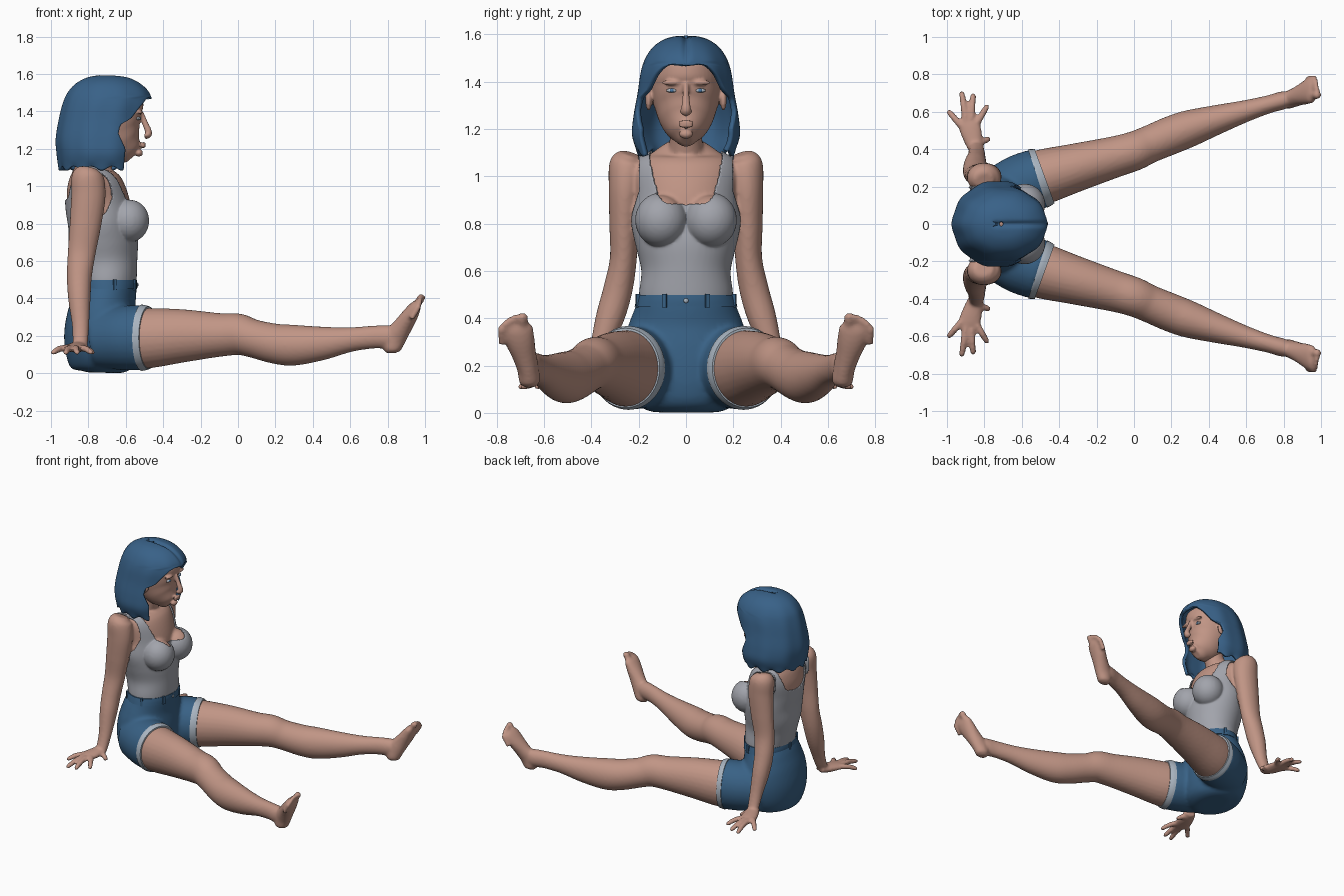
import bpy, bmesh, math
from mathutils import Vector, Matrix

if "Cube" in bpy.data.objects:
    bpy.data.objects.remove(bpy.data.objects["Cube"])


def material(name, rgb):
    m = bpy.data.materials.new(name)
    m.diffuse_color = (*rgb, 1)
    m.use_nodes = True
    m.node_tree.nodes["Principled BSDF"].inputs["Base Color"].default_value = m.diffuse_color
    return m


SKIN = material("skin", (0.53, 0.30, 0.235))
BLUE = material("hair blue", (0.04, 0.12, 0.245))
DENIM = material("denim blue", (0.04, 0.12, 0.235))
GREY = material("top grey", (0.36, 0.37, 0.41))
FRAY = material("frayed hem", (0.40, 0.46, 0.53))
EYE = material("eye pale", (0.45, 0.50, 0.55))
IRIS = material("iris blue", (0.07, 0.2, 0.4))


def spline(rows, sub=6):
    # Catmull-Rom through rows of numbers
    P = [rows[0]] + list(rows) + [rows[-1]]
    out = []
    for i in range(1, len(P) - 2):
        for k in range(sub):
            t = k / sub
            out.append([0.5 * (2 * b + (c - a) * t + (2 * a - 5 * b + 4 * c - d) * t * t
                               + (3 * b - a - 3 * c + d) * t ** 3)
                        for a, b, c, d in zip(*P[i - 1:i + 3])])
    return out + [list(rows[-1])]


def tube(bm, pts, ref, side=1, n=28, sub=6):
    # closed tube: points (x, y, z, side radius, radius along ref)
    rows = spline(pts, sub)
    c = [Vector((r[0], r[1] * side, r[2])) for r in rows]
    rings = []
    for i, r in enumerate(rows):
        t = (c[min(i + 1, len(c) - 1)] - c[max(i - 1, 0)]).normalized()
        v = Vector(ref)
        v = (v - t * v.dot(t)).normalized()
        u = t.cross(v)
        rings.append([bm.verts.new(c[i] + u * max(r[3], .003) * math.cos(a) + v * max(r[4], .003) * math.sin(a))
                      for a in (2 * math.pi * k / n for k in range(n))])
    for A, B in zip(rings, rings[1:]):
        for k in range(n):
            bm.faces.new((A[k], A[(k + 1) % n], B[(k + 1) % n], B[k]))
    bm.faces.new(rings[0])
    bm.faces.new(rings[-1])


def stack(bm, rows):
    # upright tube from rows (z, centre x, radius x, radius y)
    tube(bm, [(x, 0, z, ry, rx) for z, x, rx, ry in rows], (1, 0, 0), n=48)


def ball(bm, c, r):
    bmesh.ops.create_uvsphere(bm, u_segments=24, v_segments=14, radius=1,
                              matrix=Matrix.Translation(c) @ Matrix.Diagonal((*r, 1)))


def make(name, bm, mat, voxel=0, fat=0, keep=None, smooth=2, thick=0):
    # finish a part: optional merge, smoothing, swelling, trimming, thickness
    bmesh.ops.recalc_face_normals(bm, faces=bm.faces)
    me = bpy.data.meshes.new(name)
    bm.to_mesh(me)
    bm.free()
    ob = bpy.data.objects.new(name, me)
    bpy.context.collection.objects.link(ob)
    if voxel:
        mod = ob.modifiers.new("merge", 'REMESH')
        mod.mode, mod.voxel_size = 'VOXEL', voxel
        dg = bpy.context.evaluated_depsgraph_get()
        me = bpy.data.meshes.new_from_object(ob.evaluated_get(dg))
        ob.modifiers.clear()
        ob.data = me
        b = bmesh.new()
        b.from_mesh(me)
        for _ in range(smooth):
            bmesh.ops.smooth_vert(b, verts=b.verts, factor=.5, use_axis_x=True, use_axis_y=True, use_axis_z=True)
        b.normal_update()
        if fat:
            for v, nrm in [(v, v.normal.copy()) for v in b.verts]:
                v.co += nrm * fat
        if keep:
            bad = [f for f in b.faces if not keep(f.calc_center_median())]
            bmesh.ops.delete(b, geom=bad, context='FACES')
            for _ in range(3):
                bmesh.ops.smooth_vert(b, verts=[v for v in b.verts if v.is_boundary], factor=.5,
                                      use_axis_x=True, use_axis_y=True, use_axis_z=True)
        b.to_mesh(me)
        b.free()
    if thick:
        mod = ob.modifiers.new("thickness", 'SOLIDIFY')
        mod.thickness, mod.offset = thick, -1
    me.materials.clear()
    me.materials.append(mat)
    me.polygons.foreach_set("use_smooth", [True] * len(me.polygons))
    me.set_sharp_from_angle(angle=math.radians(50))
    return ob


TORSO = [(.42, -.70, .14, .185), (.5, -.70, .148, .188), (.6, -.71, .162, .178), (.7, -.72, .175, .2),
         (.8, -.73, .168, .22), (.9, -.745, .168, .212), (1.0, -.765, .153, .22), (1.06, -.775, .125, .2),
         (1.1, -.775, .09, .14), (1.14, -.76, .06, .075)]
ARM = [(-.80, .235, 1.095, .04, .05), (-.805, .245, 1.055, .077, .085), (-.80, .255, .95, .072, .092),
       (-.815, .262, .8, .062, .085), (-.835, .265, .65, .057, .075), (-.848, .288, .52, .062, .067),
       (-.848, .322, .4, .06, .06), (-.842, .365, .27, .043, .047), (-.842, .395, .19, .035, .042),
       (-.845, .42, .14, .03, .04)]
FINGERS = [((-.92, .52), (-.99, .60)), ((-.90, .55), (-.92, .70)), ((-.87, .555), (-.86, .69)),
           ((-.84, .54), (-.785, .63)), ((-.84, .43), (-.775, .455))]


def bust(bm):
    for s in (1, -1):
        ball(bm, (-.585, s * .105, .815), (.1, .1, .105))


# bare upper body with arms and hands
bm = bmesh.new()
stack(bm, TORSO)
bust(bm)
tube(bm, [(-.76, 0, 1.08, .085, .08), (-.735, 0, 1.14, .07, .07), (-.70, 0, 1.25, .068, .07)], (1, 0, 0))
for s in (1, -1):
    tube(bm, ARM, (1, 0, 0), s)
    tube(bm, [(-.84, .385, .15, .035, .025), (-.86, .45, .14, .05, .028), (-.88, .53, .135, .06, .022),
              (-.885, .565, .13, .045, .015)], (0, 0, 1), s)
    for (ax, ay), (tx, ty) in FINGERS:
        tube(bm, [(ax, ay, .135, .019, .019), ((ax + tx) / 2, (ay + ty) / 2, .13, .018, .018),
                  (tx, ty, .11, .015, .014), (tx + (tx - ax) * .06, ty + (ty - ay) * .06, .108, .006, .006)],
             (0, 0, 1), s, 14, 4)
make("upper_body", bm, SKIN, .0095)


# sleeveless top: swollen torso trimmed to neckline and armholes
def on_top(p):
    y = abs(p.y)
    if p.z < .49:
        return False
    low = .885 if p.x > -.75 else .93
    if p.z > low + .23 * (y / .155) ** 6:
        return False
    return p.z < .82 or y < .235 - .035 * min(1, (p.z - .82) / .12)


bm = bmesh.new()
stack(bm, TORSO)
bust(bm)
for s in (1, -1):
    tube(bm, ARM[:3], (1, 0, 0), s)
make("tank_top", bm, GREY, .0095, fat=.011, keep=on_top, thick=.009)

# legs with feet and toes
for s, nm in ((1, "left"), (-1, "right")):
    bm = bmesh.new()
    tube(bm, [(-.6, .21, .19, .13, .15), (-.5, .248, .187, .147, .162), (-.3, .305, .20, .128, .143),
              (-.1, .36, .205, .11, .117), (0, .39, .208, .105, .111), (.08, .425, .186, .1, .102),
              (.2, .475, .158, .102, .107), (.3, .512, .15, .098, .109), (.45, .56, .16, .078, .09),
              (.6, .605, .18, .058, .066), (.72, .64, .193, .048, .061), (.8, .662, .195, .048, .062),
              (.85, .672, .2, .035, .045)], (0, 0, 1), s)
    tube(bm, [(.82, .658, .108, .02, .025), (.822, .66, .13, .043, .048), (.84, .668, .19, .046, .06),
              (.88, .685, .25, .052, .052), (.92, .703, .31, .064, .043), (.947, .715, .355, .068, .032),
              (.957, .718, .378, .055, .02)], (1, 0, -.4), s)
    for j, (y, z) in enumerate(((.69, .413), (.722, .408), (.745, .396), (.765, .38), (.78, .362))):
        r = .022 if j == 0 else .015
        x = .978 - .004 * j
        tube(bm, [(x - .035, y - .004, z - .07, r, r), (x - .008, y, z - .025, r, r), (x + .004, y, z - .004, r, r),
                  (x + .008, y, z + .008, r * .5, r * .5)], (1, 0, -.4), s, 14, 4)
    make(nm + "_leg", bm, SKIN, .010)

# denim shorts
bm = bmesh.new()
stack(bm, [(.003, -.72, .09, .14), (.03, -.72, .165, .2), (.1, -.725, .192, .25), (.2, -.73, .2, .27),
           (.3, -.725, .19, .265), (.38, -.715, .172, .24), (.45, -.70, .158, .213), (.497, -.70, .156, .2)])
for s in (1, -1):
    tube(bm, [(-.76, .16, .18, .13, .15), (-.62, .205, .188, .162, .172), (-.5, .248, .19, .16, .174)],
         (0, 0, 1), s)
make("shorts", bm, DENIM, .013, smooth=3)

# waistband, belt loops, button
bm = bmesh.new()
stack(bm, [(.45, -.70, .161, .217), (.475, -.70, .162, .211), (.498, -.70, .16, .205)])
for a in (25, 75, 130, 180, 230, 285, 335):
    c, d = math.cos(math.radians(a)), math.sin(math.radians(a))
    bmesh.ops.create_cube(bm, size=1, matrix=Matrix.Translation((-.70 + .162 * c, .212 * d, .474))
                          @ Matrix.Rotation(math.atan2(d * .162, c * .212), 4, 'Z')
                          @ Matrix.Diagonal((.014, .018, .056, 1)))
make("waistband", bm, DENIM)
bm = bmesh.new()
ball(bm, (-.538, 0, .474), (.006, .01, .01))
make("button", bm, FRAY)

# frayed hems
for s, nm in ((1, "left"), (-1, "right")):
    bm = bmesh.new()
    tube(bm, [(-.515, .243, .19, .163, .177), (-.50, .248, .19, .161, .175), (-.478, .256, .19, .154, .168)],
         (0, 0, 1), s, 48)
    make(nm + "_hem", bm, FRAY)

# head with nose, lips, brow and ears
bm = bmesh.new()
stack(bm, [(1.15, -.57, .03, .025), (1.165, -.583, .063, .05), (1.19, -.60, .09, .077), (1.23, -.63, .123, .108),
           (1.28, -.66, .153, .128), (1.33, -.68, .172, .143), (1.37, -.69, .176, .149), (1.42, -.695, .19, .15),
           (1.48, -.70, .18, .14), (1.54, -.70, .12, .1), (1.57, -.70, .03, .03)])
tube(bm, [(-.515, 0, 1.39, .012, .012), (-.498, 0, 1.34, .014, .016), (-.478, 0, 1.29, .02, .018),
          (-.482, 0, 1.27, .02, .016), (-.50, 0, 1.262, .012, .01)], (1, 0, 0), 1, 16)
ball(bm, (-.506, 0, 1.228), (.014, .036, .008))
ball(bm, (-.507, 0, 1.213), (.014, .032, .009))
ball(bm, (-.53, 0, 1.178), (.022, .03, .02))
for s in (1, -1):
    ball(bm, (-.489, s * .016, 1.274), (.015, .012, .01))
    ball(bm, (-.525, s * .06, 1.395), (.016, .045, .011))
    ball(bm, (-.66, s * .158, 1.325), (.03, .014, .048))
make("head", bm, SKIN, .007, smooth=1)

# eyes
for s, nm in ((1, "left"), (-1, "right")):
    bm = bmesh.new()
    ball(bm, (-.533, s * .06, 1.362), (.012, .023, .009))
    make(nm + "_eye", bm, EYE)
    bm = bmesh.new()
    ball(bm, (-.526, s * .06, 1.362), (.008, .009, .008))
    make(nm + "_iris", bm, IRIS)

# bobbed hair: shell of rings opened around the face
EDGE = [(1.476, -.47), (1.468, -.49), (1.43, -.52), (1.36, -.57), (1.33, -.63), (1.28, -.64), (1.2, -.60), (1.0, -.62)]


def hair_edge(z):
    for (z1, x1), (z0, x0) in zip(EDGE, EDGE[1:]):
        if z0 <= z <= z1:
            return x0 + (x1 - x0) * (z - z0) / (z1 - z0)
    return 9


bm = bmesh.new()
grid, N = [], 96
for z, xb, xf, ry in spline([(1.596, -.72, -.70, .01), (1.583, -.80, -.59, .08), (1.55, -.865, -.52, .135),
                             (1.5, -.91, -.472, .172), (1.44, -.935, -.46, .193), (1.35, -.957, -.47, .207),
                             (1.25, -.972, -.48, .225), (1.17, -.967, -.49, .23), (1.095, -.957, -.5, .205)], 6):
    xc, rx = (xb + xf) / 2, (xf - xb) / 2
    a0 = math.acos(max(-1, min(1, (hair_edge(z) - xc) / rx)))
    row = []
    for k in range(N + 1):
        a = a0 + (2 * math.pi - 2 * a0) * k / N
        w = 1 + .012 * math.cos(10 * a) * min(1, (1.596 - z) * 6)
        x, y = xc + rx * w * math.cos(a), ry * w * math.sin(a)
        dz = -.014 * math.exp(-(y / .014) ** 2) * (x > -.74)
        if z < 1.13:
            dz += .012 * math.sin(13 * a) * (1.13 - z) / .035
        row.append(bm.verts.new((x, y, z + dz)))
    grid.append(row)
for A, B in zip(grid, grid[1:]):
    for k in range(N):
        bm.faces.new((A[k], A[k + 1], B[k + 1], B[k]))
bmesh.ops.remove_doubles(bm, verts=bm.verts, dist=.0004)
make("hair", bm, BLUE, thick=.02)
